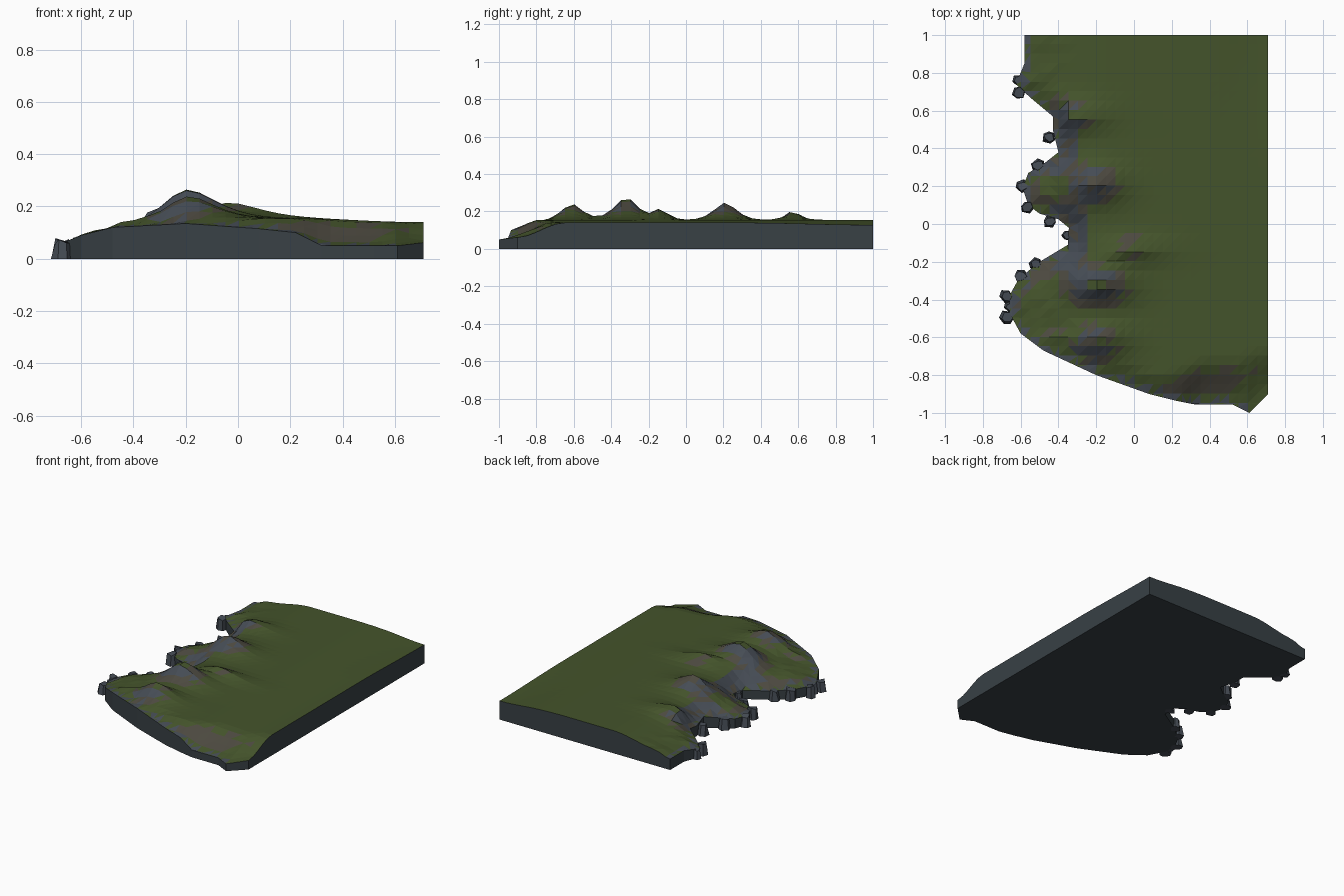
import bpy, bmesh, math, random
from mathutils import Vector, noise

if "Cube" in bpy.data.objects:
    bpy.data.objects.remove(bpy.data.objects["Cube"])

random.seed(4)


def material(name, rgb):
    m = bpy.data.materials.new(name)
    m.diffuse_color = (*rgb, 1)
    m.use_nodes = True
    m.node_tree.nodes["Principled BSDF"].inputs["Base Color"].default_value = m.diffuse_color
    return m


grass = material("grass", (0.058, 0.088, 0.024))
earth = material("earth", (0.072, 0.066, 0.050))
rock = material("rock", (0.060, 0.072, 0.090))
slate = material("slate", (0.040, 0.052, 0.060))

# Shoreline from the back left corner to the right end of the front: x, y, rim height
COAST = [
    (-.58, 1, .075), (-.58, .85, .075), (-.625, .74, .06), (-.55, .67, .07),
    (-.43, .57, .08), (-.43, .5, .07), (-.40, .38, .08), (-.47, .325, .07),
    (-.56, .27, .065), (-.59, .19, .065), (-.56, .1, .065), (-.5, .055, .065),
    (-.40, .025, .07), (-.345, -.02, .07), (-.35, -.11, .06), (-.5, -.2, .06),
    (-.61, -.29, .065), (-.66, -.38, .065), (-.66, -.47, .065), (-.6, -.58, .09),
    (-.48, -.67, .12), (-.2, -.8, .135), (.08, -.9, .115), (.22, -.935, .10),
    (.32, -.955, .05), (.52, -.955, .05), (.61, -1, .05), (.71, -.9, .062)]

# Hills: x, y, added height, radius west, radius east, radius north-south
HILLS = [
    (-.20, -.32, .125, .13, .16, .09), (-.19, -.61, .090, .14, .14, .08),
    (-.03, -.14, .058, .13, .17, .06), (-.22, .21, .100, .12, .14, .085),
    (-.35, .57, .078, .09, .16, .065), (-.45, -.45, .012, .1, .1, .1)]


def smooth(t):
    t = max(0, min(1, t))
    return t * t * (3 - 2 * t)


def shore(x, y):
    """Distance to the shoreline and rim height at its nearest point."""
    best = (9, 0)
    for a, b in zip(COAST, COAST[1:]):
        dx, dy = b[0] - a[0], b[1] - a[1]
        t = ((x - a[0]) * dx + (y - a[1]) * dy) / (dx * dx + dy * dy)
        t = max(0, min(1, t))
        d = math.hypot(x - a[0] - t * dx, y - a[1] - t * dy)
        if d < best[0]:
            best = (d, a[2] + t * (b[2] - a[2]))
    return best


def height(x, y):
    d, rim = shore(x, y)
    inland = .105 + .05 * smooth((x + .5) / .35) - .015 * smooth((x - .2) / .5)
    if y < -.55:
        inland = max(inland, .135)
    inland -= .012 * smooth((y - .3) / .7) * smooth((x - .4) / .3)
    for hx, hy, h, rw, re, r in HILLS:
        rx = rw if x < hx else re
        q = math.hypot((x - hx) / rx, (y - hy) / r)
        inland += h * math.exp(-q ** 1.6)
    width = .11 + .14 * smooth((x - .1) / .3)
    z = rim + (inland - rim) * smooth(d / width)
    rough = .008 * smooth(d / .05) * smooth((-.3 - x) / .15)
    return z + rough * noise.noise(Vector((x * 14, y * 14, 0)))


# Land: outline sliced into a grid, raised to the height field
bm = bmesh.new()
outline = [bm.verts.new((x, y, 0)) for x, y, _ in COAST] + [bm.verts.new((.71, 1, 0))]
bm.faces.new(outline)
for axis in (0, 1):
    for i in range(-19, 20):
        co, no = Vector(), Vector()
        co[axis] = i * .05 + .003
        no[axis] = 1
        bmesh.ops.bisect_plane(bm, geom=bm.verts[:] + bm.edges[:] + bm.faces[:],
                               plane_co=co, plane_no=no)
bmesh.ops.triangulate(bm, faces=bm.faces[:])
bmesh.ops.recalc_face_normals(bm, faces=bm.faces[:])
if sum(f.normal.z for f in bm.faces) < 0:
    bmesh.ops.reverse_faces(bm, faces=bm.faces[:])
for v in bm.verts:
    v.co.z = height(v.co.x, v.co.y)
bm.normal_update()

# Ground colours follow slope, with scattered patches
for f in bm.faces:
    c = f.calc_center_median()
    slope = 1 - f.normal.z + .05 * noise.noise(c * 9)
    near = shore(c.x, c.y)[0]
    f.material_index = 0
    if slope > .10:
        f.material_index = 1
    if slope > .17 or (near < .035 and c.x < .6 and random.random() < .65):
        f.material_index = 2

# Vertical side walls and flat underside
rim_edges = [e for e in bm.edges if e.is_boundary]
ext = bmesh.ops.extrude_edge_only(bm, edges=rim_edges)["geom"]
for g in ext:
    if isinstance(g, bmesh.types.BMVert):
        g.co.z = 0
    elif isinstance(g, bmesh.types.BMFace):
        g.material_index = 3
base = bmesh.ops.contextual_create(bm, geom=[e for e in bm.edges if e.is_boundary])
for f in base["faces"]:
    f.material_index = 3
bmesh.ops.recalc_face_normals(bm, faces=bm.faces[:])
mesh = bpy.data.meshes.new("land")
bm.to_mesh(mesh)
bm.free()
for m in (grass, earth, rock, slate):
    mesh.materials.append(m)
bpy.context.collection.objects.link(bpy.data.objects.new("land", mesh))


# Shore boulders: tapered, slightly skewed blocks
def boulder(i, x, y, size, top):
    bm = bmesh.new()
    bmesh.ops.create_cone(bm, cap_ends=True, segments=6, radius1=size,
                          radius2=size * .75, depth=top)
    for v in bm.verts:
        v.co.x *= 1.1
        v.co.x += random.uniform(-.005, .005)
        v.co.y += random.uniform(-.005, .005)
        if v.co.z > 0:
            v.co.z += random.uniform(-.012, .004)
    me = bpy.data.meshes.new("boulder")
    bm.to_mesh(me)
    bm.free()
    me.materials.append(rock)
    ob = bpy.data.objects.new(f"boulder_{i}", me)
    ob.location = (x, y, top / 2)
    ob.rotation_euler.z = random.uniform(-.5, .5)
    bpy.context.collection.objects.link(ob)


SPOTS = [
    (-.61, .695, .036, .08), (-.615, .76, .028, .06), (-.45, .46, .032, .08),
    (-.51, .31, .035, .075), (-.59, .2, .033, .075), (-.565, .09, .034, .08),
    (-.445, .012, .033, .07), (-.35, -.06, .03, .07), (-.52, -.21, .034, .07),
    (-.60, -.275, .036, .075), (-.675, -.385, .035, .075), (-.672, -.495, .037, .07),
    (-.655, -.44, .03, .07)]
for i, s in enumerate(SPOTS, 1):
    boulder(i, *s)
